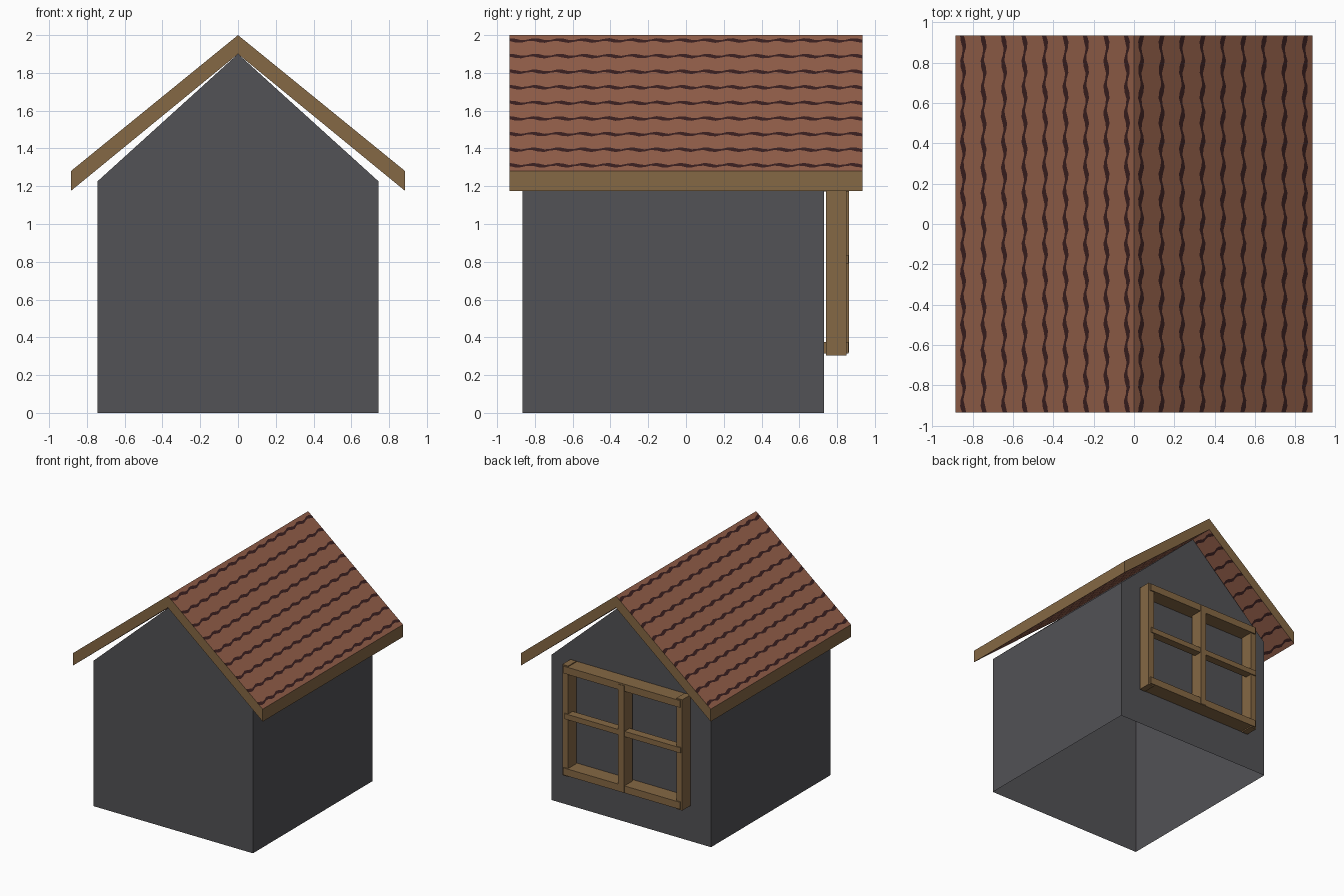
import bpy, bmesh, math, random
from mathutils import Vector

if "Cube" in bpy.data.objects:
    bpy.data.objects.remove(bpy.data.objects["Cube"])

random.seed(4)


def mat(name, rgb):
    m = bpy.data.materials.new(name)
    m.diffuse_color = (*rgb, 1)
    m.use_nodes = True
    m.node_tree.nodes["Principled BSDF"].inputs["Base Color"].default_value = m.diffuse_color
    return m


GREY = mat("wall grey", (0.085, 0.084, 0.092))
WOOD = mat("wood brown", (0.235, 0.138, 0.058))
TILE = mat("tile red", (0.292, 0.115, 0.068))
DARK = mat("tile line dark", (0.042, 0.014, 0.014))


def add(name, bm, *mats):
    me = bpy.data.meshes.new(name)
    bm.to_mesh(me)
    bm.free()
    for m in mats:
        me.materials.append(m)
    ob = bpy.data.objects.new(name, me)
    bpy.context.collection.objects.link(ob)
    return ob


def extrude_profile(pts, y0, y1):
    """Closed x-z outline extruded along y."""
    bm = bmesh.new()
    f = bm.faces.new([bm.verts.new((x, y0, z)) for x, z in pts])
    g = bmesh.ops.extrude_face_region(bm, geom=[f])["geom"]
    bmesh.ops.translate(bm, vec=(0, y1 - y0, 0),
                        verts=[v for v in g if isinstance(v, bmesh.types.BMVert)])
    bmesh.ops.recalc_face_normals(bm, faces=bm.faces)
    return bm


def box(name, x, y, z, m):
    add(name, extrude_profile([(x[0], z[0]), (x[1], z[0]), (x[1], z[1]), (x[0], z[1])], *y), m)


def drop_faces(bm, test):
    bmesh.ops.delete(bm, geom=[f for f in bm.faces if test(f)], context="FACES")


# House body with pointed gables, hollow and open underneath
W = 0.745
bm = extrude_profile([(-W, 0), (W, 0), (W, 1.225), (0, 1.9), (-W, 1.225)], -0.865, 0.73)
drop_faces(bm, lambda f: f.normal.z < -0.9)
add("house_body", bm, GREY)

# Roof edges: chevron slab without its slopes
R, RY = 0.885, 0.935
bm = extrude_profile([(-R, 1.175), (0, 1.9), (R, 1.175), (R, 1.28), (0, 2.0), (-R, 1.28)], -RY, RY)
drop_faces(bm, lambda f: abs(f.normal.z) > 0.3)
add("roof_edges", bm, WOOD)

# Roof slopes, upper and lower, cut into tile rows and wavy dark lines
ROWS, STEPS = 9, 60
phases = [random.uniform(-0.3, 0.3) for _ in range(ROWS)]
bm = bmesh.new()
for side in (-1, 1):
    for top, eave, up in ((2.0, 1.28, 1), (1.9, 1.175, -1)):
        prev = None
        for i in range(STEPS + 1):
            y = -RY + 2 * RY * i / STEPS
            xs = [0]
            for row in range(ROWS):
                a = math.tau * y / 0.13 + phases[row]
                c = 0.035 + 0.1015 * row + 0.006 * math.sin(a)
                w = 0.0085 + 0.0035 * math.cos(a)
                xs += [c - w, c + w]
            xs.append(R)
            col = [bm.verts.new((side * x, y, top + (eave - top) * x / R)) for x in xs]
            if prev:
                for k in range(len(xs) - 1):
                    quad = (prev[k], prev[k + 1], col[k + 1], col[k])
                    f = bm.faces.new(quad if side * up > 0 else quad[::-1])
                    f.material_index = k % 2
            prev = col
add("roof_tiles", bm, TILE, DARK)

# Window frame on the back wall: posts, rails and a centre cross
for side, name in ((-1, "left"), (1, "right")):
    box("window_post_" + name, sorted((side * 0.505, side * 0.56)), (0.74, 0.85), (0.305, 1.24), WOOD)
box("window_mullion", (-0.028, 0.028), (0.752, 0.864), (0.32, 1.22), WOOD)
box("window_rail_middle", (-0.55, 0.535), (0.79, 0.859), (0.79, 0.835), WOOD)
for name, z in (("bottom", 0.345), ("top", 1.203)):
    box("window_rail_" + name, (-0.545, 0.545), (0.73, 0.86), (z - 0.03, z + 0.03), WOOD)
